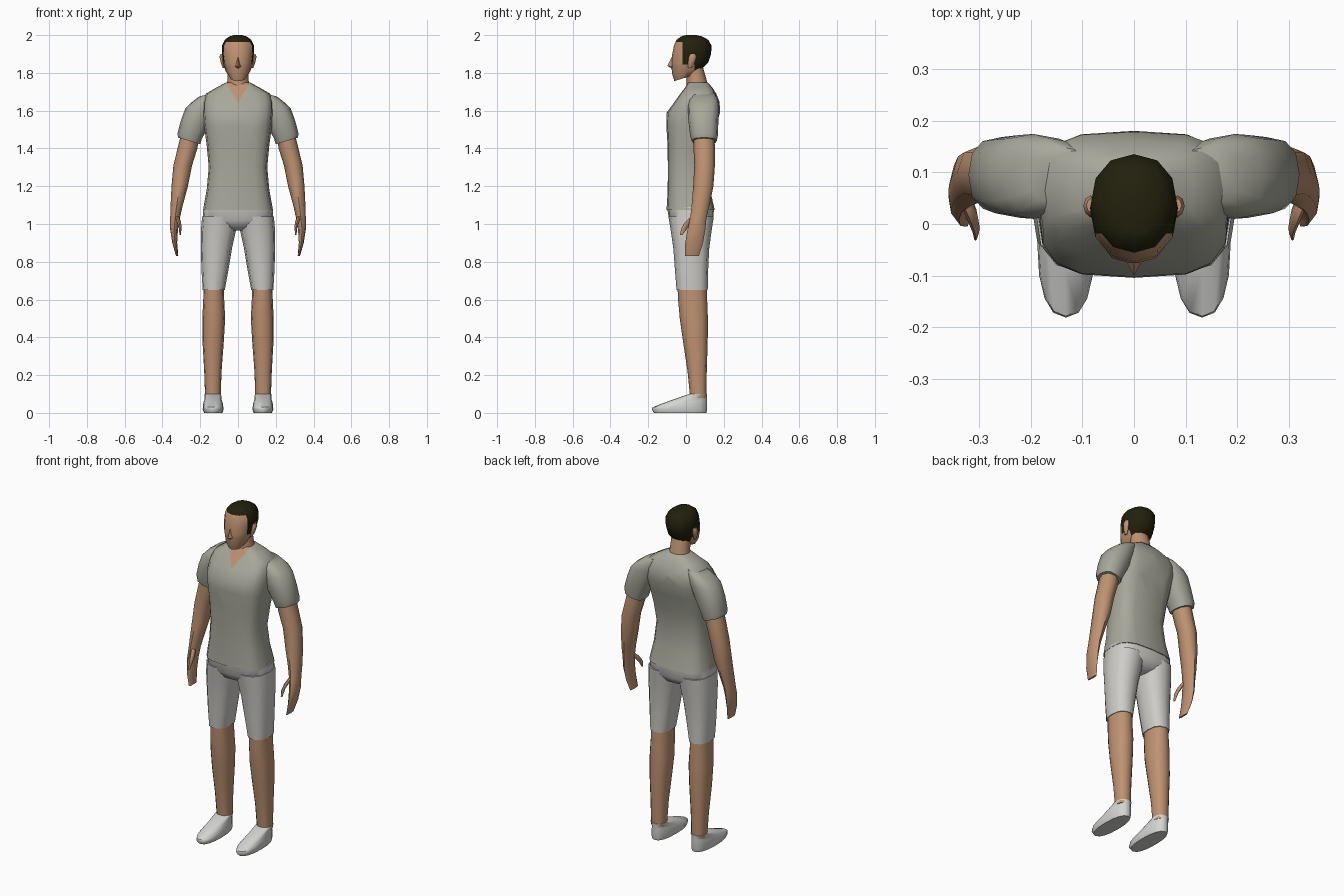
import bpy, bmesh, math
from mathutils import Vector


def material(name, rgb):
    m = bpy.data.materials.new(name)
    m.diffuse_color = (*rgb, 1)
    return m


SKIN = material("skin", (0.52, 0.29, 0.17))
SHIRT = material("grey_shirt", (0.39, 0.39, 0.33))
SHORTS = material("light_shorts", (0.62, 0.61, 0.58))
SHOE = material("pale_shoe", (0.66, 0.66, 0.64))
HAIR = material("dark_hair", (0.016, 0.015, 0.004))


def finish(bm, name, mats, mirror=False, angle=50):
    bmesh.ops.recalc_face_normals(bm, faces=bm.faces)
    me = bpy.data.meshes.new(name)
    bm.to_mesh(me)
    bm.free()
    for m in mats:
        me.materials.append(m)
    ob = bpy.data.objects.new(name, me)
    bpy.context.collection.objects.link(ob)
    bpy.ops.object.select_all(action='DESELECT')
    ob.select_set(True)
    bpy.context.view_layer.objects.active = ob
    bpy.ops.object.shade_smooth_by_angle(angle=math.radians(angle))
    if mirror:
        ob.modifiers.new("mirror", 'MIRROR')
    return ob


def loft(rings, n=12, e=1.0):
    """Skin rings of (z, x0, x1, y0, y1, tilt_x, tilt_y); e < 1 is boxier."""
    bm = bmesh.new()
    loops = []
    for r in rings:
        z, x0, x1, y0, y1, tx, ty = (tuple(r) + (0, 0))[:7]
        loop = []
        for i in range(n):
            a = 2 * math.pi * i / n
            c, s = math.cos(a), math.sin(a)
            dx = math.copysign(abs(c) ** e, c) * (x1 - x0) / 2
            dy = math.copysign(abs(s) ** e, s) * (y1 - y0) / 2
            loop.append(bm.verts.new(((x0 + x1) / 2 + dx, (y0 + y1) / 2 + dy,
                                      z + tx * dx + ty * dy)))
        loops.append(loop)
    for a, b in zip(loops, loops[1:]):
        for i in range(n):
            j = (i + 1) % n
            bm.faces.new((a[i], a[j], b[j], b[i]))
    bm.faces.new(loops[0][::-1])
    bm.faces.new(loops[-1])
    return bm


def centred(rings):
    return [(r[0], -r[1], r[1], r[2], r[3], 0, r[4] if len(r) > 4 else 0) for r in rings]


def cut(bm, co, no):
    bmesh.ops.bisect_plane(bm, geom=bm.verts[:] + bm.edges[:] + bm.faces[:],
                           dist=1e-4, plane_co=co, plane_no=no)


# Shirt body, with a V neckline cut into the chest
bm = loft(centred([
    (1.075, 0.185, -0.103, 0.152), (1.18, 0.166, -0.097, 0.128),
    (1.30, 0.155, -0.096, 0.115), (1.42, 0.166, -0.098, 0.135),
    (1.52, 0.18, -0.104, 0.16), (1.59, 0.185, -0.102, 0.18),
    (1.645, 0.185, -0.062, 0.178), (1.69, 0.17, -0.03, 0.16),
    (1.722, 0.115, -0.005, 0.14), (1.75, 0.062, 0.012, 0.115)]), n=16, e=0.62)
for s in (-1, 1):
    cut(bm, (0, 0, 1.642), (s * 0.1, 0, -0.06))
for f in bm.faces:
    c = f.calc_center_median()
    f.material_index = int(c.y < 0.06 and abs(c.x) < 0.6 * (c.z - 1.642))
finish(bm, "shirt_body", [SHIRT, SKIN])

# Sleeves
finish(loft([
    (1.44, 0.20, 0.318, 0.03, 0.163, 0.3), (1.465, 0.192, 0.32, 0.022, 0.168, 0.25),
    (1.55, 0.14, 0.302, 0.012, 0.172), (1.62, 0.11, 0.279, 0.01, 0.174, -0.1),
    (1.66, 0.10, 0.25, 0.02, 0.168, -0.25), (1.69, 0.09, 0.205, 0.04, 0.15, -0.25)],
    e=0.8), "sleeve", [SHIRT], mirror=True)

# Arms and hands
finish(loft([
    (0.83, 0.316, 0.328, -0.005, 0.068), (0.90, 0.322, 0.348, -0.004, 0.09),
    (0.97, 0.318, 0.359, 0.008, 0.102), (1.03, 0.308, 0.359, 0.022, 0.108),
    (1.10, 0.292, 0.357, 0.03, 0.125), (1.20, 0.265, 0.352, 0.038, 0.145),
    (1.31, 0.243, 0.342, 0.044, 0.153), (1.40, 0.215, 0.32, 0.04, 0.153),
    (1.50, 0.20, 0.295, 0.04, 0.15)], n=8, e=0.9), "arm", [SKIN], mirror=True)
finish(loft([
    (0.943, 0.303, 0.31, -0.032, -0.018), (0.98, 0.298, 0.313, -0.024, 0.008),
    (1.01, 0.302, 0.322, -0.005, 0.035), (1.04, 0.313, 0.335, 0.025, 0.06)],
    n=8), "thumb", [SKIN], mirror=True)

# Shorts: hips and two legs
finish(loft(centred([
    (0.965, 0.06, -0.03, 0.09), (0.985, 0.13, -0.07, 0.125),
    (1.02, 0.188, -0.09, 0.145), (1.09, 0.183, -0.1, 0.148)]), n=16, e=0.65),
    "shorts_hips", [SHORTS])
finish(loft([
    (0.65, 0.07, 0.187, -0.05, 0.115), (0.75, 0.052, 0.193, -0.058, 0.117),
    (0.87, 0.032, 0.197, -0.067, 0.123), (0.96, 0.012, 0.197, -0.08, 0.135),
    (1.04, 0.002, 0.19, -0.093, 0.147)], e=0.8), "shorts_leg", [SHORTS], mirror=True)

# Lower legs
finish(loft([
    (0.08, 0.092, 0.174, 0.022, 0.107), (0.22, 0.087, 0.179, 0.008, 0.11),
    (0.38, 0.075, 0.188, -0.016, 0.115), (0.50, 0.068, 0.189, -0.033, 0.116),
    (0.60, 0.073, 0.184, -0.042, 0.112), (0.67, 0.074, 0.183, -0.045, 0.11)],
    e=0.85), "lower_leg", [SKIN], mirror=True)

# Shoes
finish(loft([
    (0.0, 0.083, 0.18, -0.17, 0.108), (0.018, 0.076, 0.187, -0.181, 0.112),
    (0.05, 0.08, 0.184, -0.178, 0.112, 0, 0.14),
    (0.075, 0.088, 0.177, -0.09, 0.112, 0, 0.12),
    (0.10, 0.089, 0.177, 0.016, 0.111)], n=16, e=0.85), "shoe", [SHOE], mirror=True)

# Neck
finish(loft(centred([
    (1.72, 0.065, 0.0, 0.12), (1.76, 0.056, 0.004, 0.11),
    (1.83, 0.056, 0.0, 0.09)])), "neck", [SKIN])

# Head, with hair split off along straight hairlines
bm = loft(centred([
    (1.775, 0.042, -0.062, 0.06, 0.3), (1.81, 0.066, -0.074, 0.085, 0.15),
    (1.85, 0.078, -0.078, 0.118, 0.05), (1.90, 0.085, -0.073, 0.133),
    (1.945, 0.084, -0.064, 0.135), (1.975, 0.07, -0.05, 0.118),
    (1.993, 0.046, -0.026, 0.085), (2.0, 0.02, 0.0, 0.055)]), n=12, e=0.9)
for co, no in (((0, 0, 1.963), (0, 0, 1)), ((0, 0, 1.845), (0, 0, 1)),
               ((0, -0.018, 0), (0, 1, 0)), ((0, 0.045, 0), (0, 1, 0))):
    cut(bm, co, no)
for f in bm.faces:
    c = f.calc_center_median()
    f.material_index = int(c.z > 1.963 or (c.y > -0.018 and c.z > 1.845)
                           or (c.y > 0.045 and c.z > 1.812))
finish(bm, "head", [SKIN, HAIR])

# Nose
bm = bmesh.new()
tip, bridge, left, right, low = [bm.verts.new(p) for p in (
    (0, -0.099, 1.838), (0, -0.07, 1.895), (-0.018, -0.068, 1.832),
    (0.018, -0.068, 1.832), (0, -0.07, 1.818))]
for f in ((tip, bridge, left), (tip, right, bridge), (tip, left, low),
          (tip, low, right), (bridge, right, low, left)):
    bm.faces.new(f)
finish(bm, "nose", [SKIN])

# Ears
finish(loft([
    (1.825, 0.07, 0.08, 0.012, 0.03), (1.85, 0.07, 0.09, 0.01, 0.045),
    (1.885, 0.07, 0.098, 0.015, 0.055), (1.90, 0.072, 0.092, 0.022, 0.05)],
    n=8), "ear", [SKIN], mirror=True)
